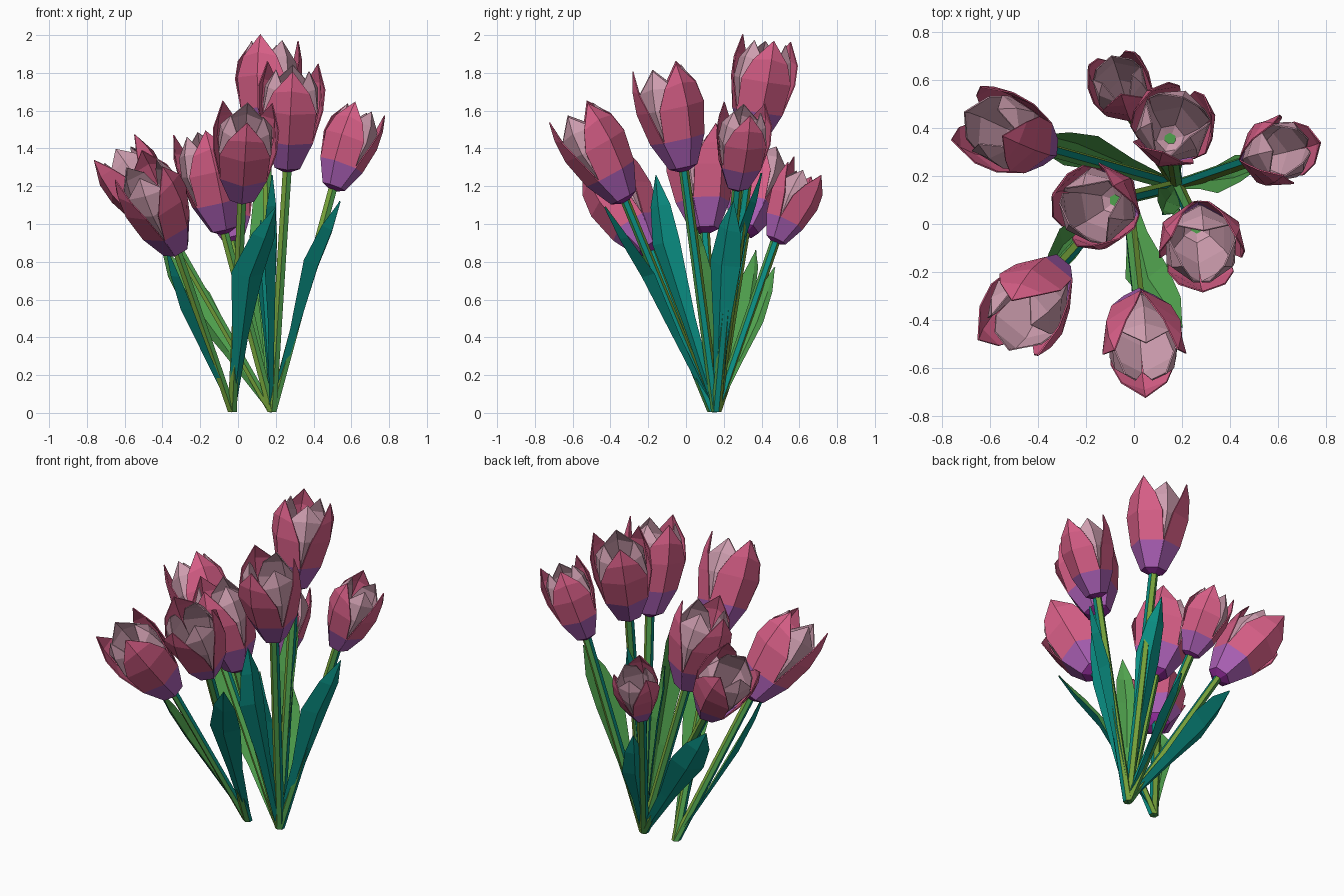
import bpy, bmesh, math
from mathutils import Vector, Matrix

if "Cube" in bpy.data.objects:
    bpy.data.objects.remove(bpy.data.objects["Cube"])

def mat(name, col):
    m = bpy.data.materials.new(name)
    m.diffuse_color = (*col, 1)
    m.use_nodes = True
    m.node_tree.nodes["Principled BSDF"].inputs["Base Color"].default_value = m.diffuse_color
    return m

PINK = mat("petal_pink", (0.69, 0.115, 0.245))
PALE = mat("petal_pale", (0.62, 0.34, 0.43))
PURPLE = mat("petal_purple", (0.40, 0.115, 0.46))
DEEP = mat("base_deep_purple", (0.28, 0.025, 0.32))
TEAL = mat("leaf_teal", (0.003, 0.27, 0.225))
GREEN = mat("leaf_green", (0.08, 0.36, 0.075))
OLIVE = mat("stem_olive", (0.19, 0.38, 0.045))

def make(name, bm, mats):
    me = bpy.data.meshes.new(name)
    bm.to_mesh(me)
    bm.free()
    for m in mats:
        me.materials.append(m)
    ob = bpy.data.objects.new(name, me)
    bpy.context.collection.objects.link(ob)
    return ob

# Petal rows: height, radius factor, half width in degrees
OUTER = [(0, .15, 60), (.04, .42, 60), (.3, .80, 59), (.6, 1.0, 49), (.82, .98, 33), (1.0, .86, 0)]
INNER = [(.03, .14, 60), (.07, .36, 60), (.3, .70, 60), (.6, .90, 58), (.81, .80, 46), (.97, .56, 0)]

def petals(name, base, tip, yaw, rows, mats, row_mats):
    axis = tip - base
    length = axis.length
    R = 0.32 * length
    place = Matrix.Translation(base) @ Vector((0, 0, 1)).rotation_difference(axis).to_matrix().to_4x4()
    bm = bmesh.new()
    for k in range(3):
        prev = None
        for i, (t, r, hw) in enumerate(rows):
            row = []
            for c in ((-1, 0, 1) if hw else (0,)):
                a = math.radians(yaw + 120 * k + c * hw)
                # petal edges dip below the centre line of the petal
                z = (t - (0.03 * abs(c) if i > 3 else 0)) * length
                row.append(bm.verts.new(place @ Vector((R * r * math.cos(a), R * r * math.sin(a), z))))
            if prev:
                for c in range(2):
                    if hw:
                        f = bm.faces.new((prev[c], prev[c + 1], row[c + 1], row[c]))
                    else:
                        f = bm.faces.new((prev[c], prev[c + 1], row[0]))
                    f.material_index = row_mats[i - 1]
            prev = row
    ob = make(name, bm, mats)
    s = ob.modifiers.new("thickness", "SOLIDIFY")
    s.thickness = 0.006

def stem(name, a, b):
    # six-sided stalk with stripes of three greens
    bm = bmesh.new()
    b = b + (b - a).normalized() * 0.025
    rings = []
    for p in (a, b):
        rings.append([bm.verts.new(p + Vector((0.027 * math.cos(math.radians(60 * i - 30)),
                                               0.027 * math.sin(math.radians(60 * i - 30)), 0)))
                      for i in range(6)])
    for i in range(6):
        j = (i + 1) % 6
        f = bm.faces.new((rings[0][i], rings[0][j], rings[1][j], rings[1][i]))
        f.material_index = (2, 1, 0)[i % 3]
    bm.faces.new(rings[0][::-1])
    bm.faces.new(rings[1])
    make(name, bm, [GREEN, OLIVE, TEAL])

def leaf(name, root, mid, tip, w, azimuth):
    # V-shaped blade on a narrow stalk: teal outside, green inside
    az = math.radians(azimuth)
    out = Vector((math.cos(az), math.sin(az), 0))
    pts = [(root, .22), (root.lerp(mid, .55), .5), (mid, 1), (mid.lerp(tip, .55) + out * .01, .72), (tip, .02)]
    bm = bmesh.new()
    prev = None
    for i, (p, k) in enumerate(pts):
        tan = (pts[min(i + 1, 4)][0] - pts[max(i - 1, 0)][0]).normalized()
        n = (out - tan * out.dot(tan)).normalized()
        side = tan.cross(n)
        h = w * k
        row = [bm.verts.new(v) for v in (p + side * h - n * h * 0.45, p + n * 0.004,
                                         p - side * h - n * h * 0.45, p - n * 0.006)]
        if prev:
            for a in range(4):
                b = (a + 1) % 4
                f = bm.faces.new((prev[a], prev[b], row[b], row[a]))
                f.material_index = 0 if a < 2 else 1
        prev = row
    bmesh.ops.recalc_face_normals(bm, faces=bm.faces)
    make(name, bm, [TEAL, GREEN])

LEFT, RIGHT = Vector((-0.03, 0.14, 0.005)), Vector((0.18, 0.16, 0.005))

# Tulips: root, flower base, flower tip, petal turn
TULIPS = [
    (RIGHT, (-.36, .31, .95), (-.65, .43, 1.39), -150),
    (RIGHT, (-.02, .47, .90), (-.08, .64, 1.28), 45),
    (RIGHT, (.15, .35, 1.43), (.17, .44, 1.98), 10),
    (RIGHT, (.50, .27, 1.18), (.66, .32, 1.62), -110),
    (RIGHT, (-.07, .10, .95), (-.20, .06, 1.50), -80),
    (RIGHT, (.26, -.01, 1.28), (.29, -.13, 1.84), -90),
    (LEFT, (-.32, -.18, .85), (-.52, -.45, 1.31), 80),
    (LEFT, (.02, -.32, 1.12), (.05, -.59, 1.61), -90),
]
# Leaves: middle, tip, half width, facing direction
LEAVES = [
    ((-.24, .34, .58), (-.40, .37, .86), .10, 130),
    ((.09, .38, .48), (.04, .47, .77), .07, 135),
    ((.14, .31, .92), (.13, .40, 1.27), .075, 80),
    ((.42, .19, .78), (.54, .25, 1.12), .09, -25),
    ((.13, .09, .70), (.12, .04, 1.02), .06, -130),
    ((.20, -.12, .90), (.18, -.16, 1.26), .08, -25),
    ((-.30, -.09, .55), (-.38, -.24, .87), .07, -150),
    ((.06, -.23, .72), (.20, -.43, 1.09), .09, -70),
]
for n, ((root, base, tip, yaw), (mid, ltip, w, az)) in enumerate(zip(TULIPS, LEAVES), 1):
    base, tip = Vector(base), Vector(tip)
    stem(f"stem_{n}", root, base)
    petals(f"outer_petals_{n}", base, tip, yaw, OUTER, [PINK, PURPLE, DEEP], (2, 1, 0, 0, 0))
    petals(f"inner_petals_{n}", base, tip, yaw + 60, INNER, [PALE], (0, 0, 0, 0, 0))
    leaf(f"leaf_{n}", root.copy(), Vector(mid), Vector(ltip), w, az)
